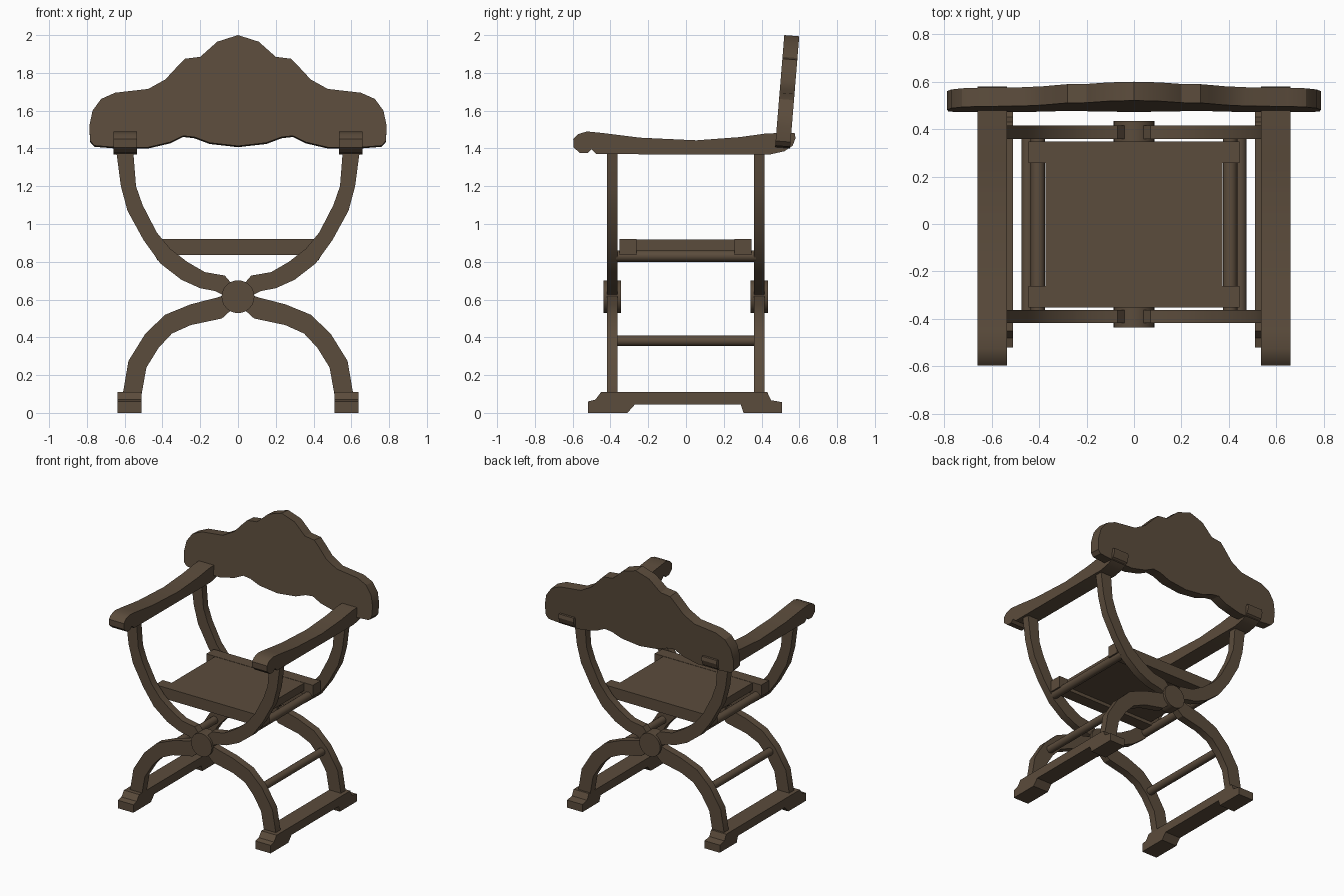
import bpy
import bmesh
import math

cube = bpy.data.objects.get("Cube")
if cube:
    bpy.data.objects.remove(cube, do_unlink=True)

wood = bpy.data.materials.new("dark brown wood")
wood.use_nodes = True
COLOR = (0.105, 0.072, 0.045, 1.0)
wood.diffuse_color = COLOR
wood.node_tree.nodes["Principled BSDF"].inputs["Base Color"].default_value = COLOR


def finish(name, bm):
    """Turn a bmesh into a shaded wooden part."""
    bmesh.ops.recalc_face_normals(bm, faces=bm.faces)
    mesh = bpy.data.meshes.new(name)
    bm.to_mesh(mesh)
    bm.free()
    mesh.materials.append(wood)
    obj = bpy.data.objects.new(name, mesh)
    bpy.context.collection.objects.link(obj)
    bpy.ops.object.select_all(action="DESELECT")
    obj.select_set(True)
    bpy.context.view_layer.objects.active = obj
    bpy.ops.object.shade_smooth_by_angle(angle=math.radians(30))
    return obj


def slab(name, outline, start, end, place):
    """Extrude a 2D outline; place(u, v, depth) gives the 3D point."""
    bm = bmesh.new()
    near = [bm.verts.new(place(u, v, start)) for u, v in outline]
    far = [bm.verts.new(place(u, v, end)) for u, v in outline]
    bm.faces.new(near)
    bm.faces.new(far[::-1])
    n = len(outline)
    for i in range(n):
        j = (i + 1) % n
        bm.faces.new((near[i], far[i], far[j], near[j]))
    return finish(name, bm)


def box(name, x, y, z):
    """Box from (min, max) pairs."""
    outline = [(x[0], z[0]), (x[1], z[0]), (x[1], z[1]), (x[0], z[1])]
    return slab(name, outline, y[0], y[1], lambda u, v, d: (u, d, v))


def rod(name, x, z, radius, y0, y1, sides):
    """Round bar running front to back."""
    ring = [(x + radius * math.cos(2 * math.pi * i / sides),
             z + radius * math.sin(2 * math.pi * i / sides)) for i in range(sides)]
    return slab(name, ring, y0, y1, lambda u, v, d: (u, d, v))


# Outlines of the curved legs (x, z)
upper_leg = [(.645, 1.39), (.62, 1.2), (.585, 1.07), (.5, .915), (.41, .79),
             (.3, .705), (.2, .66), (.12, .645), (.05, .61), (.03, .68),
             (.07, .727), (.175, .745), (.27, .80), (.36, .87), (.43, .955),
             (.505, 1.1), (.54, 1.2), (.555, 1.39)]
lower_leg = [(.61, .1), (.58, .275), (.49, .42), (.385, .52), (.25, .575),
             (.12, .608), (.05, .63), (.03, .55), (.085, .5), (.25, .465),
             (.35, .42), (.42, .345), (.485, .24), (.51, .1)]

# Side profiles (y, z)
armrest = [(-.597, 1.45), (-.572, 1.475), (-.525, 1.49), (-.445, 1.482),
           (-.245, 1.457), (.055, 1.443), (.285, 1.46), (.43, 1.48),
           (.575, 1.482), (.58, 1.455), (.565, 1.415), (.52, 1.385),
           (.44, 1.367), (-.475, 1.37), (-.5, 1.395), (-.522, 1.375),
           (-.56, 1.375), (-.595, 1.405)]
foot = [(-.52, 0), (-.52, .06), (-.48, .07), (-.45, .11), (.43, .11),
        (.45, .067), (.507, .057), (.507, 0), (.305, 0), (.29, .045),
        (-.27, .045), (-.31, 0)]

# Curved legs and round hubs, front and back
for end, yc in (("front", -.39), ("back", .387)):
    for side, s in (("left", 1), ("right", -1)):
        for name, outline in (("upper", upper_leg), ("lower", lower_leg)):
            slab(f"{end}_{side}_{name}_leg", outline, yc - .028, yc + .028,
                 lambda u, v, d: (s * u, d, v))
    rod(f"{end}_hub", 0, .615, .087, yc - .046, yc + .046, 24)

# Armrests, feet and side bars
for side, s in (("left", 1), ("right", -1)):
    slab(f"{side}_armrest", armrest, .535, .66, lambda u, v, d: (s * d, u, v))
    slab(f"{side}_foot", foot, .51, .637, lambda u, v, d: (s * d, u, v))
    rod(f"{side}_seat_bar", s * .405, .83, .03, -.37, .37, 16)
    rod(f"{side}_lower_stretcher", s * .447, .382, .028, -.37, .37, 16)

# Seat panel with its front and back rails
box("seat_panel", (-.372, .372), (-.3, .3), (.86, .918))
box("front_seat_rail", (-.445, .445), (-.352, -.262), (.835, .92))
box("back_seat_rail", (-.445, .445), (.258, .348), (.835, .92))

# Scalloped backrest, leaning backwards
half = [(.11, 1.965), (.2, 1.885), (.28, 1.875), (.32, 1.835), (.385, 1.765),
        (.475, 1.715), (.65, 1.695), (.725, 1.662), (.77, 1.60), (.787, 1.52),
        (.783, 1.44), (.76, 1.415), (.66, 1.407), (.48, 1.405), (.36, 1.433),
        (.29, 1.467), (.23, 1.46), (.15, 1.43)]
crest = [(0, 2.0)] + half + [(0, 1.413)] + [(-x, z) for x, z in reversed(half)]
slab("backrest", crest, 0, .079,
     lambda u, v, d: (u, .472 + .082 * (v - 1.41) + d, v - .08 * d))
